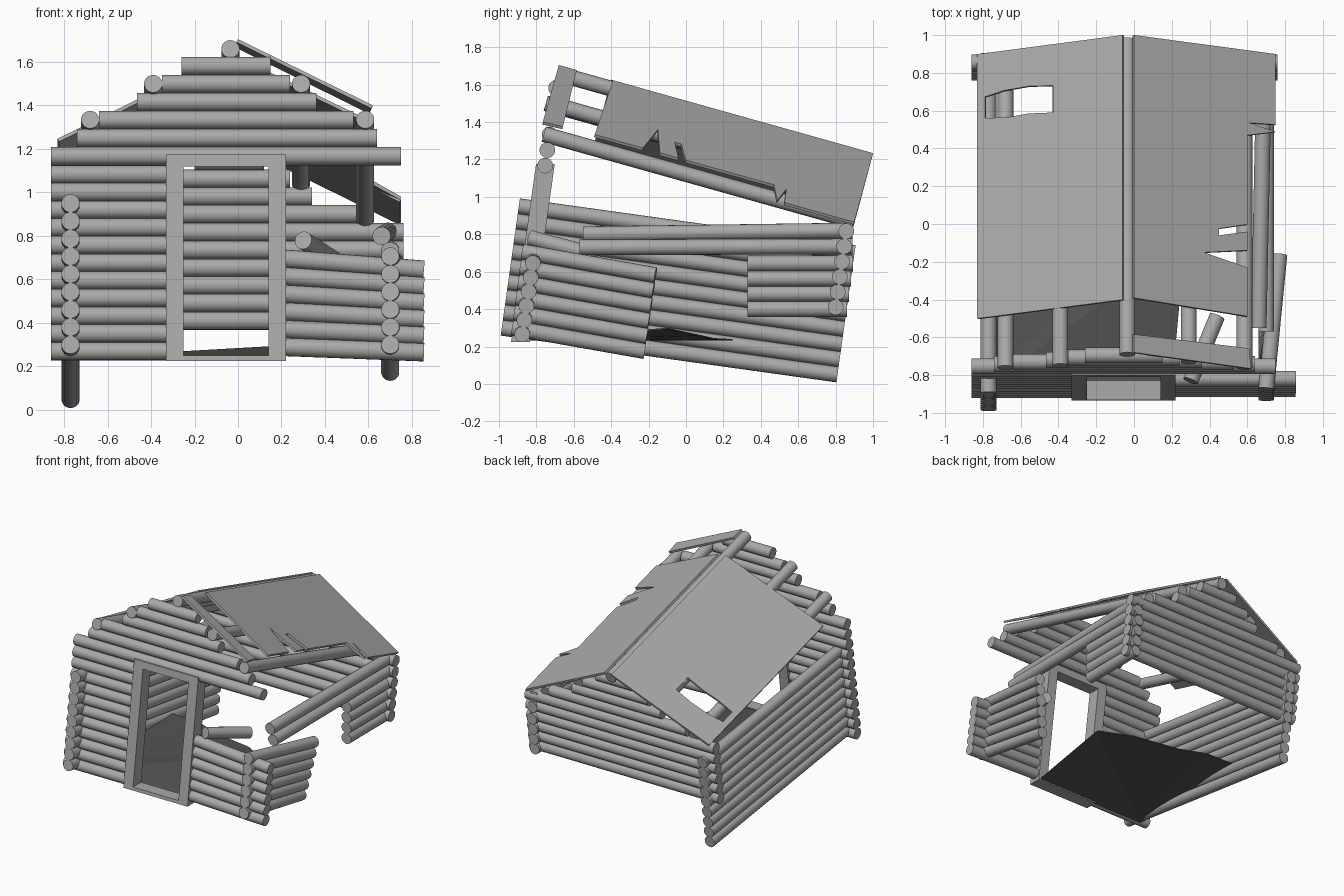
import bpy, bmesh
from mathutils import Vector, Matrix

cube = bpy.data.objects.get("Cube")
if cube:
    bpy.data.objects.remove(cube, do_unlink=True)

R = 0.042       # log radius
STEP = 0.0813   # height of one log course
LEAN = 0.14     # backward lean of the walls


def material(name, value):
    m = bpy.data.materials.new(name)
    m.use_nodes = True
    color = (value, value, value, 1)
    m.diffuse_color = color
    m.node_tree.nodes["Principled BSDF"].inputs["Base Color"].default_value = color
    return m


WOOD = material("weathered grey wood", 0.4)
DARK = material("dark floor", 0.09)


def finish(name, bm, mat):
    mesh = bpy.data.meshes.new(name)
    bm.to_mesh(mesh)
    bm.free()
    mesh.materials.append(mat)
    obj = bpy.data.objects.new(name, mesh)
    bpy.context.collection.objects.link(obj)
    return obj


def logs(name, spans):
    """One object holding a round log for every pair of end points."""
    bm = bmesh.new()
    for a, b in spans:
        a, b = Vector(a), Vector(b)
        turn = (b - a).to_track_quat('Z', 'Y').to_matrix().to_4x4()
        bmesh.ops.create_cone(bm, cap_ends=True, segments=18, radius1=R, radius2=R,
                              depth=(b - a).length,
                              matrix=Matrix.Translation((a + b) / 2) @ turn)
    for f in bm.faces:
        f.smooth = len(f.verts) == 4
    return finish(name, bm, WOOD)


def front_y(z):
    return -0.88 + LEAN * (z - 0.26)


def back_y(z):
    return 0.80 + LEAN * (z - 0.41)


def across(x0, x1, z, wall_y):
    return (x0, wall_y(z), z), (x1, wall_y(z), z)


# Front wall, left of the door
logs("front_wall_left", [across(-0.86, -0.3, 0.27 + STEP * i, front_y) for i in range(11)])

# Front wall, sagging part right of the door
spans = []
for i in range(6):
    z = 0.29 + STEP * i
    spans.append(((0.2, front_y(z), z), (0.855, front_y(z), 0.265 + 0.076 * i)))
logs("front_wall_right", spans)

# Front gable with the header log
gable = [(-0.86, 0.75), (-0.74, 0.64), (-0.64, 0.53), (-0.465, 0.36), (-0.35, 0.24), (-0.26, 0.15)]
logs("front_gable", [across(a, b, 1.167 + 0.083 * i, front_y) for i, (a, b) in enumerate(gable)])

# Back wall and back gable
logs("back_wall", [across(-0.86, 0.76, 0.41 + STEP * i, back_y) for i in range(6)])
logs("back_gable", [across(-0.04 - h, -0.04 + h, 0.90 + STEP * i, back_y)
                    for i, h in enumerate((0.59, 0.38, 0.28, 0.16))])

# Left wall, complete
spans = []
for i in range(9):
    h = STEP * i
    spans.append(((-0.77, -0.985 + LEAN * h, 0.30 + h), (-0.77, 0.81 + LEAN * h, 0.05 + h)))
logs("left_wall", spans)

# Right wall: broken front stubs, back stubs and two long logs above
spans = []
for i in range(6):
    h = STEP * i
    spans.append(((0.70, -0.93 + LEAN * h, 0.30 + h), (0.70 + 0.014 * i, -0.22 + LEAN * h, 0.175 + h)))
logs("right_wall_front_stubs", spans)
logs("right_wall_back_stubs", [((0.70, 0.33, 0.40 + STEP * i), (0.70, 0.86 + LEAN * STEP * i, 0.40 + STEP * i))
                               for i in range(4)])
logs("right_wall_top_logs", [((0.66, -0.55, 0.80), (0.69, 0.89, 0.82)),
                             ((0.70, -0.57, 0.73), (0.70, 0.89, 0.735))])
logs("loose_log", [((0.30, -0.83, 0.78), (0.44, -0.49, 0.69))])

# Door frame, leaning with the wall
bm = bmesh.new()
for x0, x1, z0, z1 in ((-0.33, -0.25, 0.225, 1.175), (0.14, 0.22, 0.225, 1.175),
                       (-0.25, 0.14, 1.12, 1.175), (-0.25, 0.14, 0.225, 0.25)):
    box = bmesh.ops.create_cube(bm, size=1)["verts"]
    for v in box:
        z = z1 if v.co.z > 0 else z0
        v.co = (x1 if v.co.x > 0 else x0, front_y(z) + 0.1 * v.co.y, z)
finish("door_frame", bm, WOOD)

# Roof frame: ridge runs backward and down, slopes fall to both sides
RIDGE = Vector((0, -0.68, 1.705))
ALONG = Vector((0, 0.963, -0.27))
FALL = Vector((0, -0.1377, -0.491))


def purlin(x, y, z, length=1.7):
    start = Vector((x, y, z))
    return start, start + ALONG * length


logs("ridge_log", [purlin(-0.035, -0.69, 1.66, 1.73)])
logs("purlins", [purlin(-0.39, -0.75, 1.5), purlin(-0.68, -0.76, 1.335),
                 purlin(0.29, -0.73, 1.5), purlin(0.585, -0.76, 1.335)])


def roof_panel(name, side, x0, loops):
    """Flat panel from outlines of (distance from ridge, distance along it)."""
    bm = bmesh.new()
    for loop in loops:
        vs = [bm.verts.new(RIDGE + ALONG * t + FALL * s + Vector((x0 + side * s, 0, 0)))
              for s, t in loop]
        for a, b in zip(vs, vs[1:] + vs[:1]):
            bm.edges.new((a, b))
    up = Vector((side, 0, 0)) + FALL
    up = up.cross(ALONG).normalized() * side
    bmesh.ops.triangle_fill(bm, use_beauty=True, use_dissolve=False, edges=bm.edges[:], normal=up)
    for f in bm.faces:
        f.normal_update()
        if f.normal.z < 0:
            f.normal_flip()
    obj = finish(name, bm, WOOD)
    mod = obj.modifiers.new("thickness", 'SOLIDIFY')
    mod.thickness = 0.016
    mod.offset = -1


# Right panel with a torn eave
roof_panel("roof_right", 1, 0, [[
    (0, 0.30), (0.6, 0.285), (0.6, 0.553), (0.37, 0.603), (0.6, 0.647), (0.6, 0.75),
    (0.45, 0.708), (0.45, 0.745), (0.6, 0.79), (0.6, 1.28), (0.75, 1.32), (0.61, 1.35),
    (0.75, 1.36), (0.75, 1.748), (0, 1.745)]])
roof_panel("roof_front_strip", 1, 0, [[(0, 0), (0.62, 0), (0.61, 0.11), (0, 0.1)]])

# Left panel with a ragged hole
roof_panel("roof_left", -1, -0.06, [
    [(0, 0.29), (0.77, 0.297), (0.77, 1.75), (0, 1.745)],
    [(0.73, 1.392), (0.6, 1.38), (0.5, 1.385), (0.37, 1.372),
     (0.37, 1.52), (0.5, 1.535), (0.63, 1.53), (0.73, 1.51)]])

# Broken floor, lifted at its right side
bm = bmesh.new()
pts = [(-0.78, -0.86, 0.24), (0.2, -0.86, 0.24), (0.27, -0.1, 0.30), (0.05, 0.06, 0.265),
       (-0.3, 0.15, 0.245), (-0.5, 0.24, 0.24), (-0.78, 0.25, 0.24)]
vs = [bm.verts.new(p) for p in pts]
for i in range(1, len(vs) - 1):
    bm.faces.new((vs[0], vs[i], vs[i + 1]))
floor = finish("floor", bm, DARK)
floor.modifiers.new("thickness", 'SOLIDIFY').thickness = 0.008
